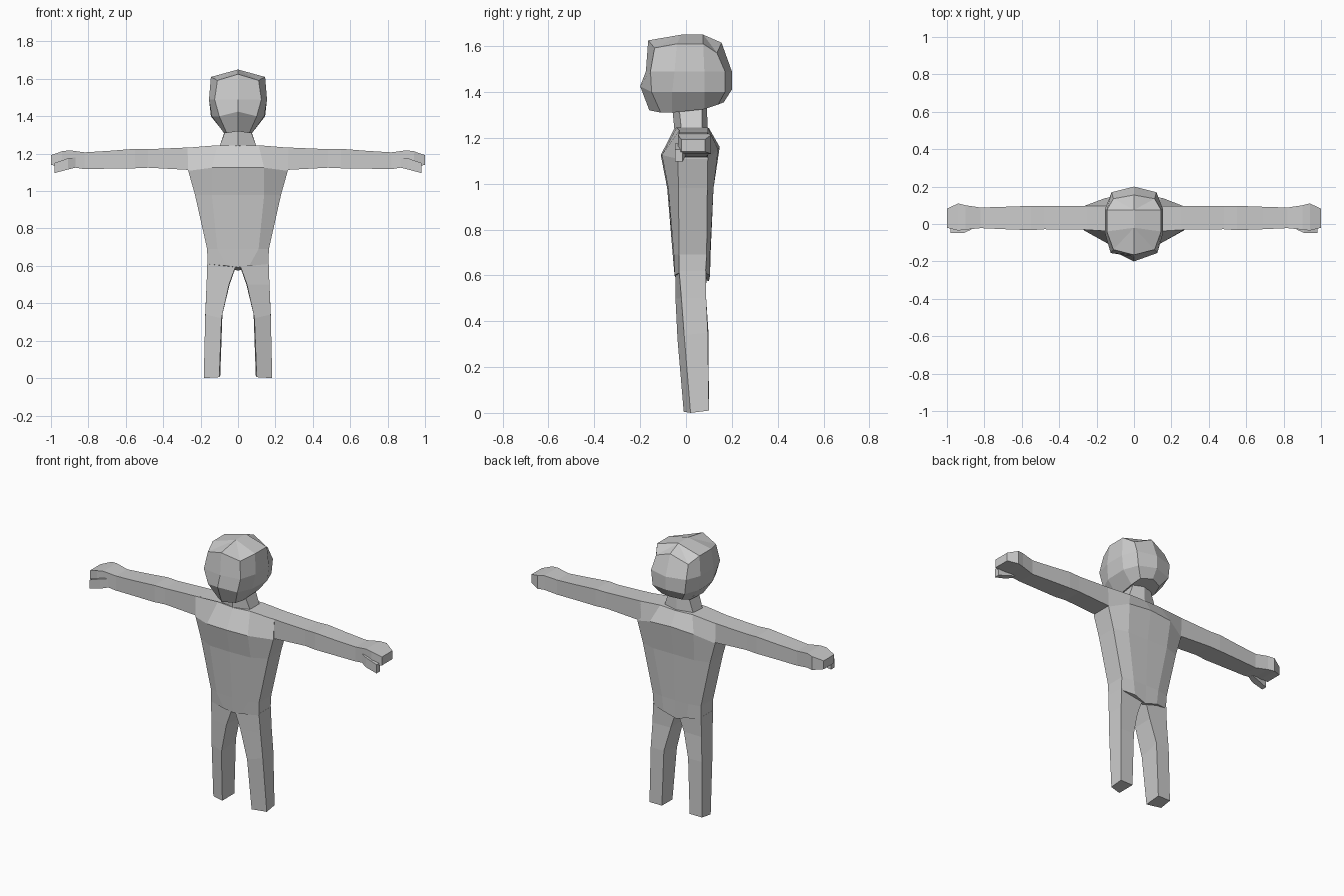
import bpy, bmesh


def loft(name, rings, mirror=False, cap_end=True):
    """Skin a stack of equal-length point rings; optionally mirror across x = 0."""
    bm = bmesh.new()
    vs = [[bm.verts.new(p) for p in ring] for ring in rings]
    n = len(vs[0])
    for a, b in zip(vs, vs[1:]):
        for i in range(n):
            j = (i + 1) % n
            bm.faces.new((a[i], a[j], b[j], b[i]))
    bm.faces.new(vs[0][::-1])
    if cap_end:
        bm.faces.new(vs[-1])
    bmesh.ops.remove_doubles(bm, verts=bm.verts, dist=0.0005)
    bmesh.ops.recalc_face_normals(bm, faces=bm.faces)
    me = bpy.data.meshes.new(name)
    bm.to_mesh(me)
    bm.free()
    ob = bpy.data.objects.new(name, me)
    bpy.context.collection.objects.link(ob)
    if mirror:
        m = ob.modifiers.new("Mirror", 'MIRROR')
        m.use_mirror_merge = False
    return ob


def whole(half):
    """Complete a half ring (front centre -> side -> back centre) symmetrically."""
    return half + [(-x, y, z) for x, y, z in half[-2:0:-1]]


# Head: faceted block with pointed face and a short crown ridge
head = [
    [(0, -.16, 1.32), (.06, -.11, 1.31), (.075, -.06, 1.31),
     (.085, .08, 1.325), (.07, .14, 1.345), (0, .165, 1.355)],
    [(0, -.2, 1.425), (.1, -.15, 1.4), (.14, -.06, 1.4),
     (.145, .08, 1.4), (.11, .17, 1.4), (0, .2, 1.41)],
    [(0, -.175, 1.49), (.125, -.155, 1.49), (.155, -.05, 1.49),
     (.155, .08, 1.49), (.12, .17, 1.49), (0, .2, 1.49)],
    [(0, -.165, 1.625), (.11, -.137, 1.592), (.145, -.04, 1.61),
     (.145, .075, 1.61), (.11, .135, 1.57), (0, .155, 1.615)],
    [(0, -.02, 1.65)] * 3 + [(0, .075, 1.65)] * 3,
]
loft("head", [whole(r) for r in head], cap_end=False)

# Neck
neck = [
    [(0, -.05, 1.23), (.1, -.02, 1.235), (.1, .07, 1.235), (0, .095, 1.23)],
    [(0, -.06, 1.33), (.065, -.03, 1.33), (.065, .07, 1.34), (0, .09, 1.36)],
]
loft("neck", [whole(r) for r in neck])

# Torso: narrow hips widening to the shoulders
torso = [
    [(0, -.048, .592), (.06, -.05, .6), (.163, -.03, .61),
     (.163, .085, .61), (.08, .105, .6), (0, .1, .575)],
    [(0, -.058, .69), (.11, -.053, .69), (.165, -.03, .69),
     (.165, .09, .69), (.09, .105, .69), (0, .107, .69)],
    [(0, -.082, .98), (.14, -.077, .98), (.23, -.033, .98),
     (.23, .093, .98), (.14, .12, .98), (0, .12, .98)],
    [(0, -.11, 1.125), (.14, -.105, 1.125), (.266, -.035, 1.108),
     (.266, .095, 1.108), (.15, .14, 1.15), (0, .147, 1.16)],
    [(0, -.05, 1.242), (.11, -.04, 1.245), (.27, -.03, 1.232),
     (.27, .095, 1.232), (.11, .095, 1.245), (0, .1, 1.242)],
]
loft("torso", [whole(r) for r in torso])


def box_ring(x, y0, y1, z0, z1):
    return [(x, y0, z0), (x, y1, z0), (x, y1, z1), (x, y0, z1)]


# Arms with hands: x, front, back, bottom, top
arm = [
    (.24, -.03, .095, 1.112, 1.234), (.48, -.028, .095, 1.125, 1.224),
    (.55, -.033, .097, 1.122, 1.226), (.69, -.028, .092, 1.12, 1.215),
    (.82, -.022, .088, 1.117, 1.207), (.9, -.03, .1, 1.13, 1.218),
    (.94, -.035, .11, 1.13, 1.213), (1.0, -.02, .082, 1.14, 1.192),
]
loft("arm", [box_ring(*r) for r in arm], mirror=True)

# Thumbs
thumb = [(.87, -.03, .0, 1.125, 1.18), (.91, -.048, -.005, 1.115, 1.175),
         (.982, -.048, -.015, 1.096, 1.15)]
loft("thumb", [box_ring(*r) for r in thumb], mirror=True)

# Legs: outer front, inner front, inner back, outer back
leg = [
    [(.183, .02, 0), (.1, -.01, .005), (.095, .1, .01), (.18, .1, .01)],
    [(.175, -.008, .34), (.088, -.037, .32), (.083, .098, .35), (.175, .095, .35)],
    [(.168, -.02, .5), (.048, -.046, .5), (.045, .085, .5), (.168, .088, .5)],
    [(.164, -.03, .62), (.012, -.046, .6), (.01, .09, .6), (.164, .087, .62)],
]
loft("leg", leg, mirror=True)
